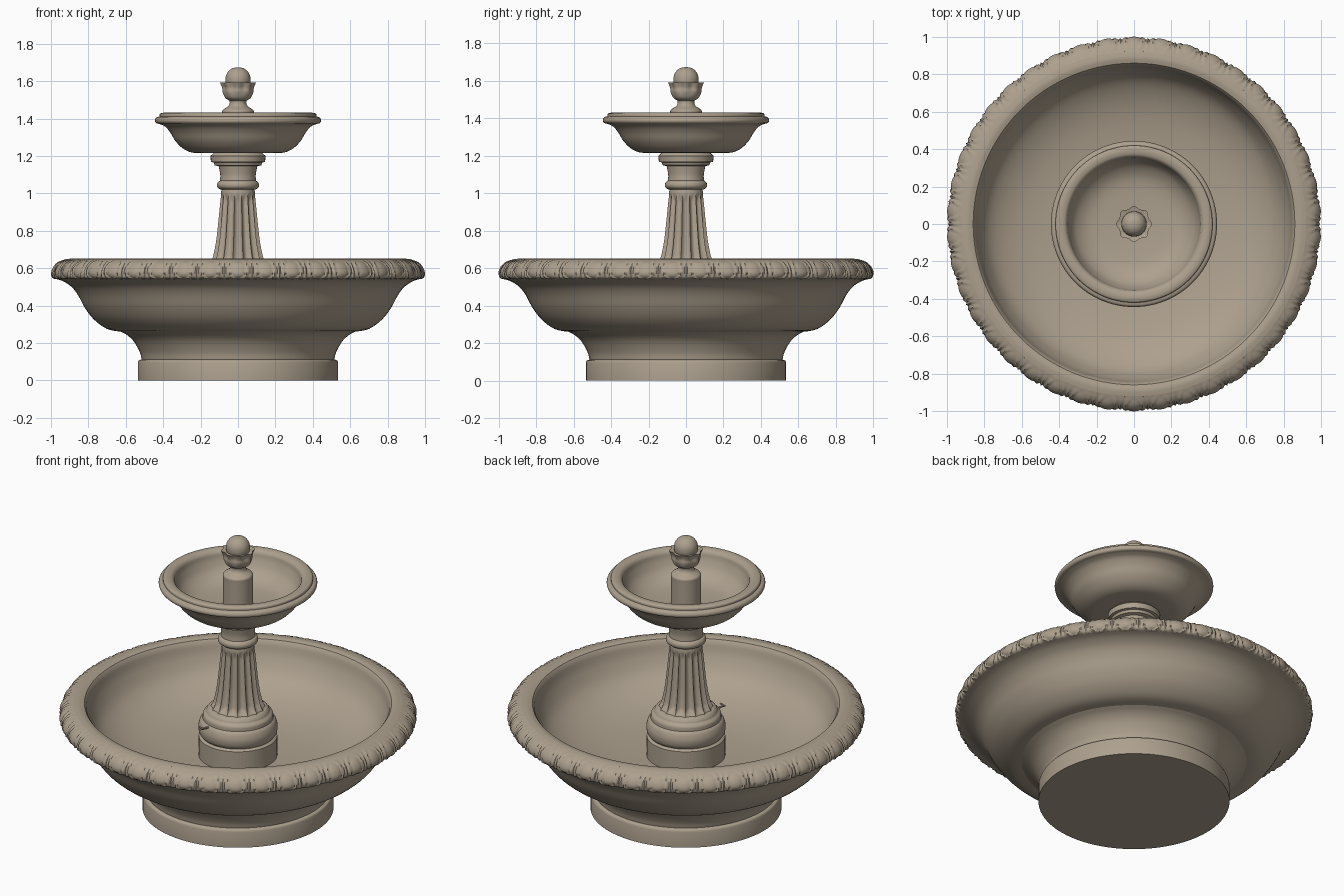
import bpy, bmesh, math
from mathutils import Vector

stone = bpy.data.materials.new("warm_stone")
stone.diffuse_color = (0.42, 0.355, 0.272, 1)


def spline(run, n):
    """Smooth curve through the points of one run of a profile."""
    if len(run) < 3:
        return [Vector(p) for p in run]
    p = [Vector(q) for q in run]
    p = [2 * p[0] - p[1]] + p + [2 * p[-1] - p[-2]]
    out = []
    for i in range(1, len(p) - 2):
        a, b, c, d = p[i - 1:i + 3]
        for k in range(n):
            t = k / n
            out.append(0.5 * (2 * b + (c - a) * t + (2 * a - 5 * b + 4 * c - d) * t * t
                              + (3 * b - a - 3 * c + d) * t ** 3))
    return out + [p[-2]]


def finish(name, bm, angle=35):
    bmesh.ops.remove_doubles(bm, verts=bm.verts, dist=0.00002)
    bmesh.ops.recalc_face_normals(bm, faces=bm.faces)
    me = bpy.data.meshes.new(name)
    bm.to_mesh(me)
    bm.free()
    ob = bpy.data.objects.new(name, me)
    bpy.context.collection.objects.link(ob)
    me.materials.append(stone)
    bpy.ops.object.select_all(action='DESELECT')
    ob.select_set(True)
    bpy.context.view_layer.objects.active = ob
    bpy.ops.object.shade_smooth_by_angle(angle=math.radians(angle))
    return ob


def lathe(name, runs, segs=96, n=4, relief=None, angle=35):
    """Turn a profile of (radius, height) runs; relief(angle, t, r, z) shifts the radius."""
    prof = []
    for run in runs:
        for q in spline(run, n):
            if not prof or (q - prof[-1]).length > 1e-5:
                prof.append(q)
    bm = bmesh.new()
    rings = []
    for j, (r, z) in enumerate(prof):
        ring = []
        for i in range(segs):
            a = math.tau * i / segs
            rr = r + (relief(a, j / (len(prof) - 1), r, z) if relief else 0)
            ring.append(bm.verts.new((rr * math.cos(a), rr * math.sin(a), z)))
        rings.append(ring)
    for lo, hi in zip(rings, rings[1:]):
        for i in range(segs):
            k = (i + 1) % segs
            bm.faces.new((lo[i], lo[k], hi[k], hi[i]))
    return finish(name, bm, angle)


# Plinth under the large basin
lathe("plinth", [
    [(0, 0), (0.535, 0)], [(0.535, 0), (0.535, 0.095)],
    [(0.535, 0.095), (0.53, 0.106), (0.515, 0.112)],
    [(0.515, 0.112), (0.525, 0.15), (0.555, 0.205), (0.59, 0.24), (0.63, 0.262)],
    [(0.63, 0.262), (0, 0.262)]])

# Large basin: outer wall, rim top and hollow inside
lathe("large_basin", [
    [(0.55, 0.258), (0.62, 0.26), (0.70, 0.275), (0.77, 0.325), (0.82, 0.39), (0.855, 0.455),
     (0.89, 0.5), (0.935, 0.53), (0.975, 0.543)],
    [(0.975, 0.543), (0.96, 0.58)], [(0.96, 0.58), (0.925, 0.646)],
    [(0.925, 0.646), (0.89, 0.651), (0.86, 0.645)],
    [(0.86, 0.645), (0.85, 0.632)],
    [(0.85, 0.632), (0.825, 0.55), (0.76, 0.455), (0.62, 0.38), (0.42, 0.338), (0.2, 0.325)],
    [(0.2, 0.325), (0, 0.325)]], segs=128)

# Egg-and-dart moulding round the basin rim
EGGS = 42


def egg_relief(a, t, r, z):
    u = ((a * EGGS / math.tau) % 1 - 0.5) * 2
    v = (t - 0.55) / 0.45
    d = math.hypot(u / 0.56, v / 0.82)
    fade = min(1, 6 * t, 6 * (1 - t))
    if d < 1:
        h = 0.014 * math.sqrt(1 - d * d) - 0.012
    elif d < 1.45:
        h = 0.012 * math.sin((d - 1) / 0.45 * math.pi) - 0.012
    else:
        h = -0.012 + 0.008 * max(0, 1 - abs(abs(u) - 1) / 0.12)
    return h * fade


lathe("egg_moulding", [
    [(0.95, 0.538), (0.99, 0.545), (1.0, 0.562), (0.998, 0.585), (0.985, 0.612),
     (0.962, 0.634), (0.92, 0.648)]], segs=EGGS * 16, n=4, relief=egg_relief, angle=60)

# Round pedestal with torus mouldings
lathe("column_pedestal", [
    [(0.22, 0.30), (0.22, 0.445)],
    [(0.22, 0.445), (0.205, 0.455)],
    [(0.205, 0.455), (0.218, 0.475), (0.222, 0.51), (0.212, 0.545), (0.198, 0.56)],
    [(0.198, 0.56), (0.195, 0.585), (0.178, 0.6)],
    [(0.178, 0.6), (0.172, 0.612), (0.155, 0.625), (0.1, 0.63)]], segs=64)

# Fluted column shaft
FLUTES = 16


def flute_relief(a, t, r, z):
    fade = max(0, min(1, (z - 0.61) / 0.05, (1.0 - z) / 0.04))
    return -0.15 * r * fade * abs(math.cos(a * FLUTES / 2)) ** 0.7


lathe("fluted_shaft", [
    [(0.168, 0.60), (0.15, 0.63), (0.137, 0.66), (0.12, 0.74), (0.107, 0.85), (0.098, 0.94),
     (0.091, 1.0), (0.088, 1.025)]], segs=FLUTES * 10, n=6, relief=flute_relief, angle=40)

# Collar and stepped capital
lathe("capital", [
    [(0.07, 1.02), (0.095, 1.02)],
    [(0.095, 1.02), (0.11, 1.032), (0.113, 1.047), (0.107, 1.06), (0.096, 1.068)],
    [(0.096, 1.068), (0.095, 1.10), (0.103, 1.145)],
    [(0.103, 1.145), (0.125, 1.15)], [(0.125, 1.15), (0.13, 1.165)],
    [(0.13, 1.165), (0.145, 1.168)], [(0.145, 1.168), (0.147, 1.20)],
    [(0.147, 1.20), (0.12, 1.225)]], segs=64)

# Small upper bowl with rolled lip and hollow inside
lathe("upper_bowl", [
    [(0, 1.215), (0.2, 1.215)],
    [(0.2, 1.215), (0.25, 1.219), (0.295, 1.24), (0.335, 1.28), (0.362, 1.325),
     (0.39, 1.357), (0.42, 1.371)],
    [(0.42, 1.371), (0.438, 1.376), (0.444, 1.39), (0.437, 1.405), (0.42, 1.411)],
    [(0.42, 1.411), (0.417, 1.425), (0.395, 1.431), (0.37, 1.426), (0.357, 1.413)],
    [(0.357, 1.413), (0.345, 1.37), (0.31, 1.315), (0.23, 1.272), (0.08, 1.258)],
    [(0.08, 1.258), (0, 1.258)]])

# Finial stem standing in the upper bowl
lathe("finial_stem", [
    [(0.084, 1.25), (0.084, 1.425)],
    [(0.084, 1.425), (0.083, 1.443), (0.068, 1.455)],
    [(0.068, 1.455), (0.05, 1.468), (0.044, 1.488), (0.052, 1.505)],
    [(0.052, 1.505), (0.0, 1.51)]], segs=48)


# Leafy cup with scalloped edge
def leaf_relief(a, t, r, z):
    return 0.07 * r * math.cos(8 * a) * max(0, min(1, (z - 1.52) / 0.05))


lathe("finial_cup", [
    [(0.045, 1.495), (0.068, 1.51), (0.08, 1.54), (0.08, 1.565), (0.09, 1.592)],
    [(0.09, 1.592), (0.06, 1.585)]], segs=64, relief=leaf_relief)

# Bud on top
lathe("finial_bud", [
    [(0.06, 1.57), (0.067, 1.60), (0.064, 1.63), (0.048, 1.656), (0.025, 1.67), (0, 1.674)]],
    segs=48)


# Tiny water spout on the front of the pedestal
def rod(name, a, b, r):
    a, b = Vector(a), Vector(b)
    bm = bmesh.new()
    bmesh.ops.create_cone(bm, cap_ends=True, segments=10, radius1=r, radius2=r,
                          depth=(b - a).length)
    bm.transform(Vector((0, 0, 1)).rotation_difference(b - a).to_matrix().to_4x4())
    bmesh.ops.translate(bm, verts=bm.verts, vec=(a + b) / 2)
    finish(name, bm)


rod("spout_pipe", (-0.065, -0.19, 0.55), (-0.083, -0.25, 0.555), 0.006)
rod("spout_handle", (-0.10, -0.238, 0.562), (-0.06, -0.25, 0.562), 0.005)
